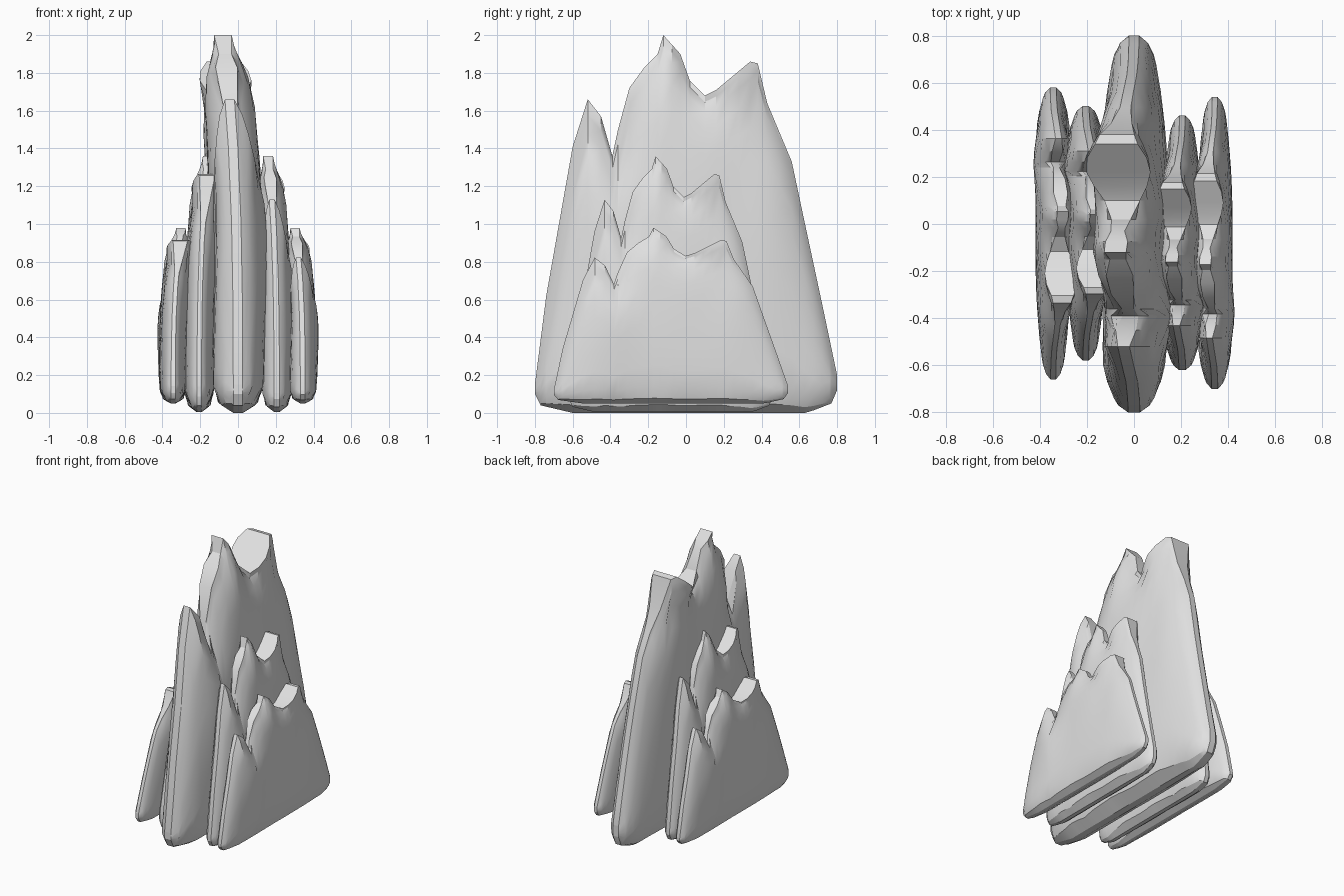
import bpy, bmesh, math
from mathutils import Vector

cube = bpy.data.objects.get("Cube")
if cube:
    bpy.data.objects.remove(cube, do_unlink=True)

stone = bpy.data.materials.new("pale_grey_stone")
stone.use_nodes = True
grey = (0.75, 0.75, 0.75, 1)
stone.diffuse_color = grey
stone.node_tree.nodes["Principled BSDF"].inputs["Base Color"].default_value = grey

# Crest of one rock slab (y, z): front horn, notch, main peak, saddle, back peak
CREST = [(-.8, .15), (-.74, .62), (-.6, 1.41), (-.52, 1.66), (-.45, 1.57),
         (-.39, 1.36), (-.36, 1.5), (-.3, 1.72), (-.22, 1.83), (-.15, 1.9),
         (-.12, 2), (-.03, 1.9), (.02, 1.76), (.1, 1.68), (.16, 1.71),
         (.34, 1.86), (.38, 1.85), (.43, 1.64), (.56, 1.33), (.63, 1),
         (.72, .58), (.8, .2)]
BASE = [(-.8, .1), (-.77, .04), (-.6, 0), (.64, 0), (.77, .05), (.8, .12)]
OUTLINE = CREST + BASE[::-1] + CREST[:1]
# Half thickness by distance inside the outline
THICK = [(0, .025), (.03, .067), (.09, .106), (.2, .132), (.4, .141), (.6, .146)]
ROWS = [0, .03, .1, .22, .35, .48, .6, .71, .81, .89, .95, .98, 1]


def lerp(points, x):
    for (a, p), (b, q) in zip(points, points[1:]):
        if x <= b:
            return p + (q - p) * max(0, x - a) / (b - a)
    return points[-1][1]


def edge_distance(y, z):
    """Shortest distance to the slab outline; the foot counts as steeper."""
    best = 9
    p = Vector((y, z))
    for a, b in zip(OUTLINE, OUTLINE[1:]):
        a, b = Vector(a), Vector(b)
        t = (p - a).dot(b - a) / (b - a).length_squared
        steep = 1.6 if max(a.y, b.y) < .06 else 1
        best = min(best, steep * (p - a.lerp(b, min(1, max(0, t)))).length)
    return best


def bump(v, centre, width):
    return math.exp(-((v - centre) / width) ** 2)


def slab_point(y, row, side):
    low, high = lerp(BASE, y), lerp(CREST, y)
    z = low + (high - low) * row
    half = lerp(THICK, edge_distance(y, z))
    # Slimmer tail, broad spoon-shaped saddle and blunt main peak
    half *= 1 - .17 * bump(y, .66, .22)
    half = max(half, .138 * bump(y, .24, .2) * bump(z, 1.76, .24),
               .05 * bump(y, -.1, .12) * bump(z, 1.97, .15),
               .07 * bump(y, -.24, .1) * bump(z, 1.75, .2),
               .07 * bump(y, -.43, .06) * bump(z, 1.45, .2))
    # Fold behind the horn on one side
    if side > 0:
        half -= .035 * bump(y, -.36, .06) * bump(z, 1.25, .15) * min(1, half / .1)
    # Leaning, slightly twisted spine
    spine = -.08 * (z / 2) ** 3 + .03 * bump(y, -.4, .15) * bump(z, .9, .5)
    spine -= .02 * bump(y, .3, .15) * bump(z, 1.5, .5)
    return Vector((spine + side * half, y, z))


def columns():
    ys = []
    for (a, _), (b, _) in zip(CREST, CREST[1:]):
        n = math.ceil((b - a) / .08)
        ys += [a + (b - a) * i / n for i in range(n)]
    return sorted(set(ys + [CREST[-1][0], -.77, .77]))


def make_slab(name, location, scale, turned=False):
    bm = bmesh.new()
    rings = []
    for y in columns():
        path = [(r, 1) for r in ROWS] + [(r, -1) for r in reversed(ROWS)]
        rings.append([bm.verts.new(slab_point(y, r, s)) for r, s in path])
    # Skin between neighbouring sections, then close both ends
    for a, b in zip(rings, rings[1:]):
        for i in range(len(a)):
            j = (i + 1) % len(a)
            bm.faces.new((a[i], b[i], b[j], a[j]))
    bm.faces.new(rings[0])
    bm.faces.new(rings[-1])
    bmesh.ops.recalc_face_normals(bm, faces=bm.faces)
    mesh = bpy.data.meshes.new(name)
    bm.to_mesh(mesh)
    bm.free()
    mesh.materials.append(stone)
    obj = bpy.data.objects.new(name, mesh)
    bpy.context.collection.objects.link(obj)
    obj.location, obj.scale = location, scale
    obj.rotation_euler.z = math.pi if turned else 0
    bpy.ops.object.select_all(action="DESELECT")
    obj.select_set(True)
    bpy.context.view_layer.objects.active = obj
    bpy.ops.object.shade_smooth_by_angle(angle=math.radians(25))


# Tall middle slab, with smaller ones on each side; one side faces backwards
make_slab("centre_slab", (0, 0, 0), (1, 1, 1))
for side, label in ((1, "left"), (-1, "right")):
    turned = side < 0
    shift = -.04 if turned else -.08
    make_slab(label + "_middle_slab", (.205 * side, shift, .005),
              (.57, .675, .677), turned)
    make_slab(label + "_outer_slab", (.343 * side, shift, .05),
              (.52, .775, .465), turned)
